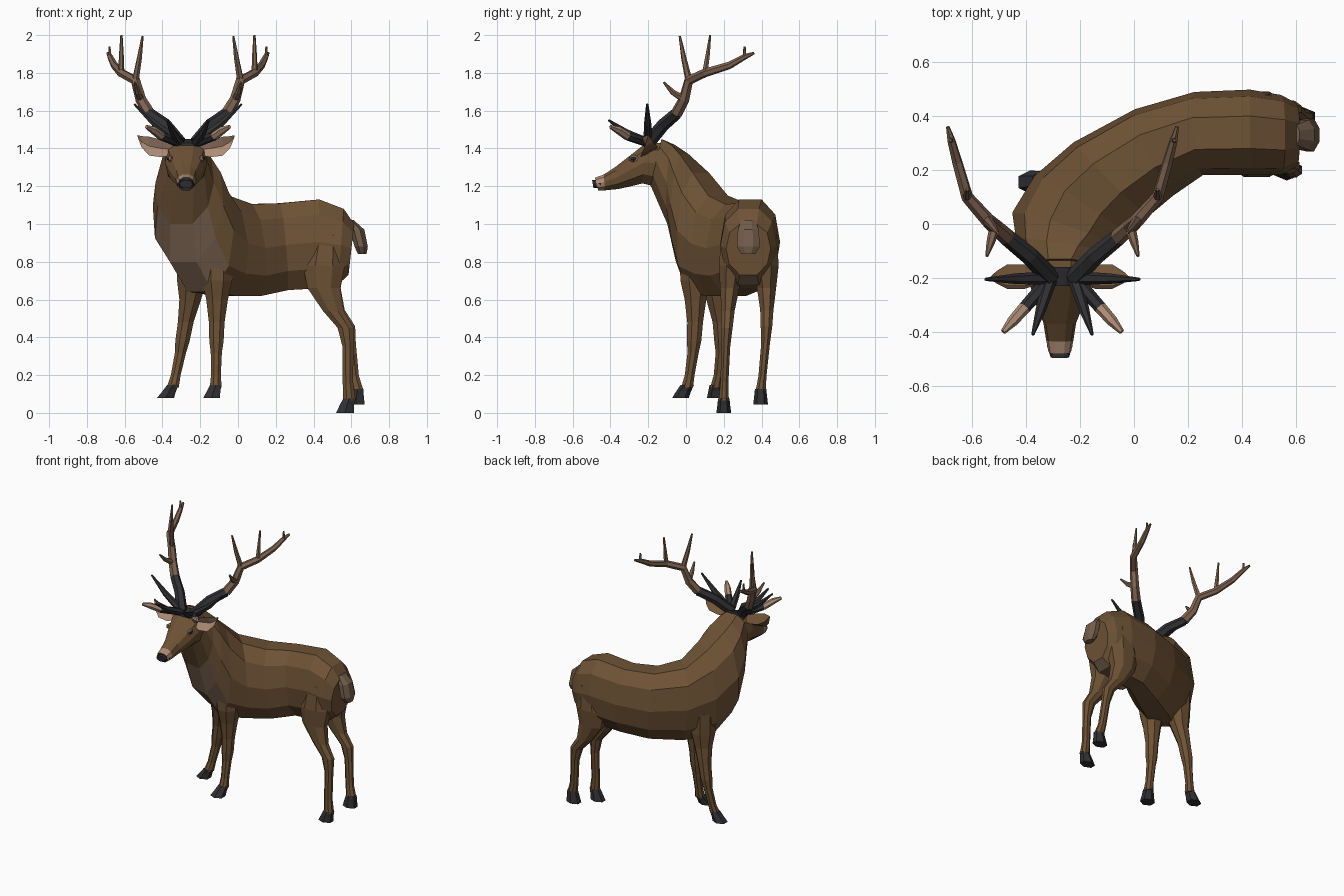
import bpy, bmesh
from math import cos, sin, pi
from mathutils import Vector, Matrix

if "Cube" in bpy.data.objects:
    bpy.data.objects.remove(bpy.data.objects["Cube"])

CX = -0.275  # mirror plane of the head
AX = -0.265  # mirror plane of the antlers


def material(name, r, g, b):
    m = bpy.data.materials.new(name)
    m.diffuse_color = (r, g, b, 1)
    m.use_nodes = True
    m.node_tree.nodes["Principled BSDF"].inputs["Base Color"].default_value = m.diffuse_color
    return m


FUR = material("brown_fur", .155, .085, .036)
PALE = material("pale_fur", .17, .11, .07)
PINK = material("pink_skin", .42, .26, .18)
DARK = material("dark_horn", .03, .03, .033)
BONE = material("antler", .21, .125, .08)


def finish(name, bm, mats):
    bmesh.ops.recalc_face_normals(bm, faces=bm.faces[:])
    me = bpy.data.meshes.new(name)
    bm.to_mesh(me)
    bm.free()
    for m in mats:
        me.materials.append(m)
    bpy.context.collection.objects.link(bpy.data.objects.new(name, me))


def loft(name, rings, mats, pick=lambda i, j: 0, caps=(0, 0)):
    """Skin a list of point rings; pick(i, j) chooses each face's material."""
    bm = bmesh.new()
    vs = [[bm.verts.new(p) for p in r] for r in rings]
    n = len(vs[0])
    for i in range(len(vs) - 1):
        for j in range(n):
            k = (j + 1) % n
            f = bm.faces.new((vs[i][j], vs[i][k], vs[i + 1][k], vs[i + 1][j]))
            f.material_index = pick(i, j)
    for r, c in ((vs[0], caps[0]), (vs[-1], caps[1])):
        bm.faces.new(r).material_index = c
    finish(name, bm, mats)


PROFILE = [(.38, 0), (.84, .17), (1, .48), (.86, .78), (.38, 1)]


def section(top, bottom, w, turn=0):
    """Ten-sided section between a spine and a belly point, turned about z."""
    t, b = Vector(top), Vector(bottom)
    side = Vector((-cos(turn), sin(turn), 0))
    pts = [t.lerp(b, v) + side * u * w for u, v in PROFILE]
    return pts + [t.lerp(b, v) - side * u * w for u, v in reversed(PROFILE)]


def ring(x, y, z, rx, ry, n=8):
    return [(x + rx * cos(2 * pi * (k + .5) / n), y + ry * sin(2 * pi * (k + .5) / n), z)
            for k in range(n)]


# Body and neck: spine point, belly point, half width, turn
body = [
    ((.615, .33, 1.0), (.585, .33, .73), .118, 1.57),
    ((.56, .33, 1.08), (.53, .33, .68), .148, 1.57),
    ((.43, .34, 1.13), (.43, .34, .66), .158, 1.57),
    ((.22, .335, 1.11), (.26, .335, .65), .155, 1.47),
    ((.05, .27, 1.105), (.10, .26, .62), .175, 1.15),
    ((-.10, .17, 1.15), (-.07, .16, .62), .195, .78),
    ((-.19, .08, 1.27), (-.20, .05, .64), .207, .58),
    ((-.24, -.01, 1.37), (-.29, -.03, .80), .197, .32),
    ((-.265, -.07, 1.42), (-.30, -.09, 1.0), .157, .15),
    ((CX, -.13, 1.45), (CX, -.19, 1.21), .112, 0),
]
loft("body", [section(*r) for r in body], [FUR, PALE],
     lambda i, j: int((i == 0 and j == 4) or (i in (6, 7) and j in (3, 4, 5))))


def snout(name, rows, *args):
    """Loft along the head: spine y, z, chin y, z, half width."""
    loft(name, [section((CX, a, b), (CX, c, d), w) for a, b, c, d, w in rows], *args)


# Head, nose and the dark crown plate joining the antlers
snout("head", [(-.12, 1.43, -.17, 1.20, .11), (-.21, 1.43, -.23, 1.215, .112),
               (-.28, 1.375, -.29, 1.20, .094), (-.37, 1.305, -.36, 1.185, .061),
               (-.435, 1.262, -.43, 1.178, .05), (-.482, 1.245, -.465, 1.178, .042)],
      [FUR, PINK, DARK], lambda i, j: int(i == 4), (0, 2))
snout("nose", [(-.45, 1.238, -.45, 1.19, .048), (-.497, 1.232, -.49, 1.19, .034)], [DARK])
snout("crown", [(-.16, 1.45, -.16, 1.39, .08), (-.23, 1.43, -.23, 1.38, .05)], [DARK])


def leg(name, rings, toe):
    """Leg from (x, y, z, rx, ry) rings, plus a hoof; toe is its tip shift and height."""
    loft(name, [ring(*r) for r in rings], [FUR])
    x, y, z, rx, ry = rings[-1]
    dx, dy, zb = toe
    loft(name.replace("leg", "hoof"), [
        ring(x, y, z + .012, rx * 1.04, ry * 1.04, 6),
        ring(x + dx / 2, y + dy / 2, z - .02, rx * 1.2, ry * 1.15, 6),
        ring(x + dx, y + dy, zb, rx + .018, ry + .01, 6)], [DARK])


# Front legs: height, lean, radius; then top, foot shift and outward bow of each
FRONT = [(.85, 0, .092), (.70, 0, .086), (.60, .1, .062), (.48, .33, .045),
         (.38, .5, .041), (.32, .6, .032), (.20, .85, .028), (.135, 1, .034)]
for name, x, y, dx, dy, bow, toe in (
        ("front_leg_near", -.11, .05, -.008, -.044, .015, (-.022, -.036, .078)),
        ("front_leg_far", -.243, .155, -.102, .005, .03, (-.038, -.005, .08))):
    leg(name, [(x + dx * t, y + dy * t + bow * sin(pi * t), z, r, r) for z, t, r in FRONT], toe)

# Hind legs: x, height, radii; then top y, foot y, knee bulge, foot lift
HIND = [(.47, .95, .09, .075), (.455, .78, .12, .075), (.455, .66, .094, .055),
        (.505, .54, .060, .038), (.57, .45, .046, .033), (.582, .35, .031, .025),
        (.582, .16, .03, .023), (.59, .065, .036, .029)]
for name, y0, y1, bulge, lift, toe in (
        ("hind_leg_near", .26, .20, -.01, 0, (-.024, 0, 0)),
        ("hind_leg_far", .41, .395, .025, .05, (-.009, 0, .045))):
    rings = []
    for x, z, rx, ry in HIND:
        t = (.95 - z) / .885
        rings.append((x + lift * .85 * t ** 3, y0 + (y1 - y0) * t + bulge * sin(pi * t),
                      z + lift * t ** 3, rx, ry))
    leg(name, rings, toe)

# Tail
loft("tail", [ring(.595, .33, 1.02, .02, .04), ring(.63, .33, .97, .042, .06),
              ring(.652, .33, .88, .038, .066), ring(.658, .33, .84, .024, .04)], [PALE])

# Antler beam (offset from the antlers' middle, y, z) and tines (beam index, tip, material)
BEAM = [(.043, -.2, 1.43), (.12, -.12, 1.525), (.205, -.05, 1.585), (.25, -.01, 1.66),
        (.278, .015, 1.76), (.353, .1, 1.8), (.39, .23, 1.84), (.412, .31, 1.885),
        (.425, .36, 1.905)]
TINES = [(4, (.24, -.033, 1.995), 0), (5, (.352, .128, 2), 0), (7, (.415, .31, 1.94), 0),
         (3, (.28, -.118, 1.75), 0), (0, (.285, -.205, 1.635), 1),
         (0, (.22, -.40, 1.515), 2), (0, (.11, -.41, 1.55), 1)]


def antler(name, s):
    """Tapered six-sided tubes for the beam and each tine."""
    cu = bpy.data.curves.new(name, 'CURVE')
    cu.dimensions = '3D'
    cu.bevel_depth = 1
    cu.bevel_resolution = 1
    cu.use_fill_caps = True
    for m in (BONE, DARK, PINK):
        cu.materials.append(m)

    def tube(pts, radii, mat):
        sp = cu.splines.new('POLY')
        sp.points.add(len(pts) - 1)
        sp.material_index = mat
        sp.use_smooth = False
        for p, (o, y, z), r in zip(sp.points, pts, radii):
            p.co = (AX + s * o, y, z, 1)
            p.radius = r

    radii = [.007 + .029 * (1 - i / 8) ** .6 for i in range(9)]
    tube(BEAM[:3], radii[:3], 1)
    tube(BEAM[2:], radii[2:], 0)
    for i, tip, mat in TINES:
        a, b, r = Vector(BEAM[i]), Vector(tip), radii[i] * .72
        mid = a.lerp(b, .55) - Vector((0, 0, .012))
        if mat == 2:  # brow tine has a pale outer half
            tube([a, mid], [r, r * .9], 1)
            tube([mid, a.lerp(b, .8), b], [r * .9, r * .8, .01], 2)
        else:
            tube([a, mid, b], [r, r * .75, .006], mat)
    tmp = bpy.data.objects.new(name + "_curve", cu)
    bpy.context.collection.objects.link(tmp)
    bpy.context.view_layer.update()
    me = bpy.data.meshes.new_from_object(tmp.evaluated_get(bpy.context.evaluated_depsgraph_get()))
    bpy.data.objects.remove(tmp)
    bpy.context.collection.objects.link(bpy.data.objects.new(name, me))


def ball(name, pos, size, mat):
    bm = bmesh.new()
    bmesh.ops.create_icosphere(bm, subdivisions=1, radius=1,
                               matrix=Matrix.Translation(pos) @ Matrix.Diagonal((*size, 1)))
    finish(name, bm, [mat])


# Paired head parts; ear rows: offset, z, half height, half depth
EAR = [(.07, 1.395, .03, .025), (.13, 1.40, .046, .05), (.195, 1.412, .05, .05),
       (.235, 1.435, .03, .025), (.256, 1.465, .005, .005)]
for side, s in (("left", 1), ("right", -1)):
    antler(side + "_antler", s)
    loft(side + "_ear", [[(CX + s * o, -.2 - d * .6, z + h), (CX + s * o, -.2 - d * .1, z),
                          (CX + s * o, -.2 - d * .8, z - h), (CX + s * o, -.2 + d, z)]
                         for o, z, h, d in EAR], [FUR, PINK], lambda i, j: int(j < 2))
    ball(side + "_eyelid", (CX + s * .083, -.275, 1.345), (.014, .03, .02), PINK)
    ball(side + "_eye", (CX + s * .092, -.278, 1.346), (.01, .018, .012), DARK)
